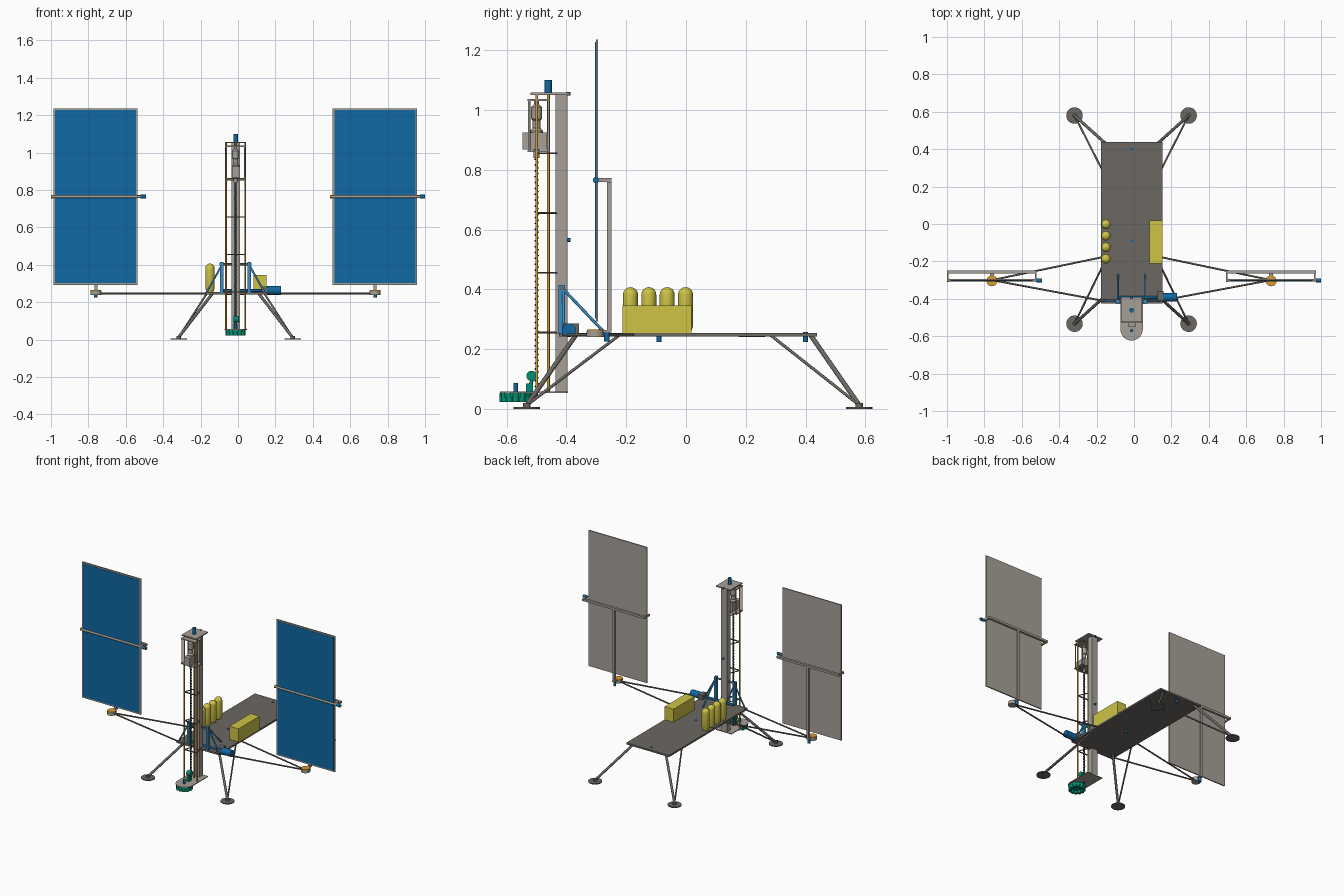
import bpy, bmesh, math
from mathutils import Vector, Matrix

if "Cube" in bpy.data.objects:
    bpy.data.objects.remove(bpy.data.objects["Cube"])

CX = -0.013  # centre line of deck and drill tower


def mat(name, r, g, b):
    m = bpy.data.materials.new(name)
    m.diffuse_color = (r, g, b, 1)
    m.use_nodes = True
    m.node_tree.nodes["Principled BSDF"].inputs["Base Color"].default_value = m.diffuse_color
    return m


TAN = mat("warm_grey", 0.38, 0.35, 0.31)
DARK = mat("dark_grey", 0.15, 0.14, 0.125)
BLUE = mat("blue", 0.005, 0.14, 0.36)
LIGHT = mat("strut_blue", 0.04, 0.27, 0.55)
YELLOW = mat("yellow", 0.62, 0.55, 0.06)
ORANGE = mat("orange", 0.7, 0.33, 0.03)
GREEN = mat("green", 0.0, 0.28, 0.17)
STEEL = mat("drill_steel", 0.06, 0.1, 0.1)


def finish(name, bm, material):
    bmesh.ops.recalc_face_normals(bm, faces=bm.faces[:])
    me = bpy.data.meshes.new(name)
    for e in bm.edges:
        if len(e.link_faces) == 2 and e.calc_face_angle(0) > 0.6:
            e.smooth = False
    for f in bm.faces:
        f.smooth = True
    bm.to_mesh(me)
    bm.free()
    me.materials.append(material)
    ob = bpy.data.objects.new(name, me)
    bpy.context.collection.objects.link(ob)
    return ob


def box(name, x, y, z, material):
    """Box from (min, max) ranges."""
    bm = bmesh.new()
    c = Vector([(a[0] + a[1]) / 2 for a in (x, y, z)])
    s = [a[1] - a[0] for a in (x, y, z)]
    bmesh.ops.create_cube(bm, size=1, matrix=Matrix.Translation(c) @ Matrix.Diagonal((*s, 1)))
    return finish(name, bm, material)


def rod(name, a, b, r, material, seg=16, r2=None):
    """Cylinder or cone between two points."""
    a, b = Vector(a), Vector(b)
    d = b - a
    m = Matrix.Translation((a + b) / 2) @ d.to_track_quat('Z', 'Y').to_matrix().to_4x4()
    bm = bmesh.new()
    bmesh.ops.create_cone(bm, cap_ends=True, segments=seg, radius1=r,
                          radius2=r if r2 is None else r2, depth=d.length, matrix=m)
    return finish(name, bm, material)


def lathe(name, profile, loc, material, seg=24):
    """Spin an (r, z) profile around a vertical axis."""
    bm = bmesh.new()
    vs = [bm.verts.new((r, 0, z)) for r, z in profile]
    es = [bm.edges.new(p) for p in zip(vs, vs[1:])]
    bmesh.ops.spin(bm, geom=vs + es, axis=(0, 0, 1), cent=(0, 0, 0),
                   angle=2 * math.pi, steps=seg, use_merge=True)
    bmesh.ops.remove_doubles(bm, verts=bm.verts[:], dist=1e-5)
    bmesh.ops.translate(bm, verts=bm.verts[:], vec=loc)
    return finish(name, bm, material)


# Deck with the sensors below it
box("deck", (-0.177, 0.152), (-0.425, 0.439), (0.242, 0.254), DARK)
for y in (-0.09, 0.4):
    rod("deck_sensor", (CX, y, 0.224), (CX, y, 0.257), 0.008, BLUE)
rod("under_deck_port", (CX, 0.22, 0.2395), (CX, 0.22, 0.243), 0.045, DARK, 32)

# Legs: foot pad, heavy strut, side brace
for s in (-1, 1):
    for foot_y, main_y, brace_y in ((0.58, 0.418, 0.285), (-0.533, -0.37, -0.225)):
        foot = (CX + s * 0.305, foot_y, 0.012)
        rod("foot_pad", (foot[0], foot_y, 0), (foot[0], foot_y, 0.006), 0.044, DARK, 32)
        rod("foot_joint", (foot[0], foot_y, 0.004), (foot[0], foot_y, 0.02), 0.012, DARK)
        rod("leg_strut", foot, (CX + s * 0.125, main_y, 0.245), 0.008, DARK)
        rod("leg_brace", foot, (CX + s * 0.155, brace_y, 0.245), 0.005, DARK)

# Solar panel assemblies
for s, cx in ((-1, -0.76), (1, 0.733)):
    x0, x1 = cx - 0.227, cx + 0.224
    box("panel_frame", (x0, x1), (-0.302, -0.294), (0.293, 1.236), TAN)
    for z in ((0.302, 0.757), (0.773, 1.227)):
        box("solar_cells", (x0 + 0.009, x1 - 0.009), (-0.304, -0.301), z, BLUE)
    rod("panel_axle", (cx - 0.24, -0.301, 0.765), (cx + 0.245, -0.301, 0.765), 0.007, TAN)
    rod("axle_cap", (cx - 0.24, -0.301, 0.765), (cx - 0.23, -0.301, 0.765), 0.009, ORANGE)
    rod("panel_motor", (cx + 0.24, -0.302, 0.765), (cx + 0.267, -0.302, 0.765), 0.01, BLUE)
    box("panel_yoke", (cx - 0.24, cx + 0.24), (-0.265, -0.249), (0.758, 0.773), TAN)
    for x in (cx - 0.236, cx + 0.234):
        box("yoke_arm", (x - 0.004, x + 0.004), (-0.305, -0.249), (0.759, 0.772), TAN)
    box("panel_post", (cx - 0.008, cx + 0.008), (-0.265, -0.249), (0.256, 0.765), TAN)
    box("post_arm", (cx - 0.011, cx + 0.011), (-0.3, -0.249), (0.256, 0.264), TAN)
    rod("turntable", (cx, -0.304, 0.24), (cx, -0.304, 0.26), 0.029, TAN, 32)
    rod("turntable_cover", (cx, -0.304, 0.26), (cx, -0.304, 0.265), 0.028, ORANGE, 32)
    rod("turntable_motor", (cx, -0.265, 0.226), (cx, -0.265, 0.256), 0.009, BLUE)
    # Outrigger rods back to the deck edge
    hub = (cx, -0.3, 0.247)
    for x, y in ((0.155, -0.177), (0.155, -0.41)):
        rod("outrigger", hub, (CX + s * x, y, 0.247), 0.005, DARK)

# Drill mast with end plates
box("mast", (CX - 0.023, CX + 0.023), (-0.437, -0.397), (0.055, 1.054), TAN)
box("mast_top_plate", (CX - 0.056, CX + 0.056), (-0.52, -0.39), (1.051, 1.058), TAN)
bm = bmesh.new()
arc = [(CX + 0.06 * math.cos(t), -0.563 - 0.06 * math.sin(t))
       for t in [math.pi * i / 20 for i in range(21)]]
f = bm.faces.new([bm.verts.new((x, y, 0.053)) for x, y in
                  arc + [(CX - 0.06, -0.395), (CX + 0.06, -0.395)]])
up = bmesh.ops.extrude_face_region(bm, geom=[f])["geom"]
bmesh.ops.translate(bm, verts=[v for v in up if isinstance(v, bmesh.types.BMVert)], vec=(0, 0, 0.005))
finish("mast_base_plate", bm, TAN)
for z in (0.565, 1.055):
    rod("mast_pivot", (CX, -0.4, z), (CX, -0.386, z), 0.006, BLUE)

# Guide rods, lead screw and brackets
for s in (-1, 1):
    rod("guide_rod", (CX + s * 0.051, -0.5, 0.055), (CX + s * 0.051, -0.5, 1.052), 0.0045, ORANGE)
rod("lead_screw", (CX, -0.461, 0.055), (CX, -0.461, 1.055), 0.005, ORANGE)
rod("lift_motor", (CX, -0.461, 1.056), (CX, -0.461, 1.1), 0.012, BLUE, 24)
for z in (0.255, 0.455, 0.655, 0.855):
    box("rod_bracket", (CX - 0.053, CX + 0.053), (-0.503, -0.497), (z - 0.003, z + 0.003), DARK)
    for s in (-1, 1):
        rod("bracket_arm", (CX + s * 0.051, -0.5, z), (CX + s * 0.02, -0.43, z), 0.003, DARK)

# Drill carriage
for z in (0.862, 1.034):
    box("carriage_plate", (CX - 0.056, CX + 0.056), (-0.53, -0.455), (z - 0.003, z + 0.003), TAN)
for s in (-1, 1):
    for y in (-0.525, -0.46):
        rod("carriage_post", (CX + s * 0.05, y, 0.862), (CX + s * 0.05, y, 1.034), 0.004, TAN)
lathe("drill_motor", [(0, 0.84), (0.01, 0.84), (0.01, 0.87), (0.022, 0.88), (0.022, 0.93),
                      (0.013, 0.94), (0.013, 0.965), (0.018, 0.97), (0.018, 1.01),
                      (0.008, 1.02), (0.008, 1.034), (0, 1.034)], (CX, -0.5, 0), TAN)
box("gear_case", (CX - 0.02, CX + 0.025), (-0.548, -0.466), (0.868, 0.925), TAN)

# Drill string with spiral flight
rod("drill_string", (CX, -0.5, 0.04), (CX, -0.5, 0.845), 0.0045, STEEL)
bm = bmesh.new()
prev = None
for i in range(481):
    t, z = i * math.pi / 6, 0.06 + 0.78 * i / 480
    c, s = math.cos(t), math.sin(t)
    cur = [bm.verts.new((CX + r * c, -0.5 + r * s, z)) for r in (0.003, 0.008)]
    if prev:
        bm.faces.new((prev[0], prev[1], cur[1], cur[0]))
    prev = cur
finish("drill_flight", bm, STEEL)

# Sample carousel below the base plate
rod("carousel_hub", (CX, -0.57, 0.04), (CX, -0.57, 0.053), 0.05, GREEN, 32)
for i in range(12):
    a = math.tau * i / 12
    x, y = CX + 0.043 * math.cos(a), -0.57 + 0.043 * math.sin(a)
    rod("sample_cup", (x, y, 0.022), (x, y, 0.053), 0.011, GREEN)
rod("carousel_motor", (CX, -0.57, 0.057), (CX, -0.57, 0.087), 0.008, BLUE)
rod("sampler_wheel", (CX - 0.012, -0.517, 0.11), (CX + 0.018, -0.517, 0.11), 0.017, GREEN, 24)
box("sampler_stand", (CX - 0.01, CX + 0.01), (-0.535, -0.512), (0.057, 0.085), GREEN)
rod("sampler_chute", (CX, -0.52, 0.08), (CX, -0.512, 0.11), 0.006, GREEN)

# Tilting frame that holds the mast
for s in (-1, 1):
    x = CX + s * 0.073
    box("hinge_post", (x - 0.009, x + 0.009), (-0.427, -0.405), (0.25, 0.414), LIGHT)
    rod("hinge_brace_rear", (x, -0.415, 0.405), (x, -0.27, 0.252), 0.005, LIGHT)
    rod("hinge_brace_side", (x, -0.41, 0.4), (CX + s * 0.155, -0.41, 0.252), 0.005, LIGHT)
rod("hinge_axle", (CX - 0.085, -0.416, 0.403), (CX + 0.085, -0.416, 0.403), 0.006, DARK)
rod("tilt_motor", (0.155, -0.392, 0.263), (0.23, -0.392, 0.263), 0.023, BLUE, 32)
rod("tilt_shaft", (-0.09, -0.392, 0.263), (0.16, -0.392, 0.263), 0.007, BLUE)
box("tilt_gearbox", (0.125, 0.157), (-0.412, -0.358), (0.25, 0.285), DARK)

# Gas tanks and electronics box
dome = [(0.025 * math.cos(a), 0.382 + 0.025 * math.sin(a)) for a in
        [math.pi / 2 * i / 8 for i in range(8)]]
for i in range(4):
    lathe("gas_tank", [(0, 0.254), (0.018, 0.256), (0.025, 0.275)] + dome + [(0, 0.407)],
          (-0.15, -0.186 + i * 0.0615, 0), YELLOW)
box("electronics_box", (0.083, 0.152), (-0.212, 0.019), (0.252, 0.345), YELLOW)
